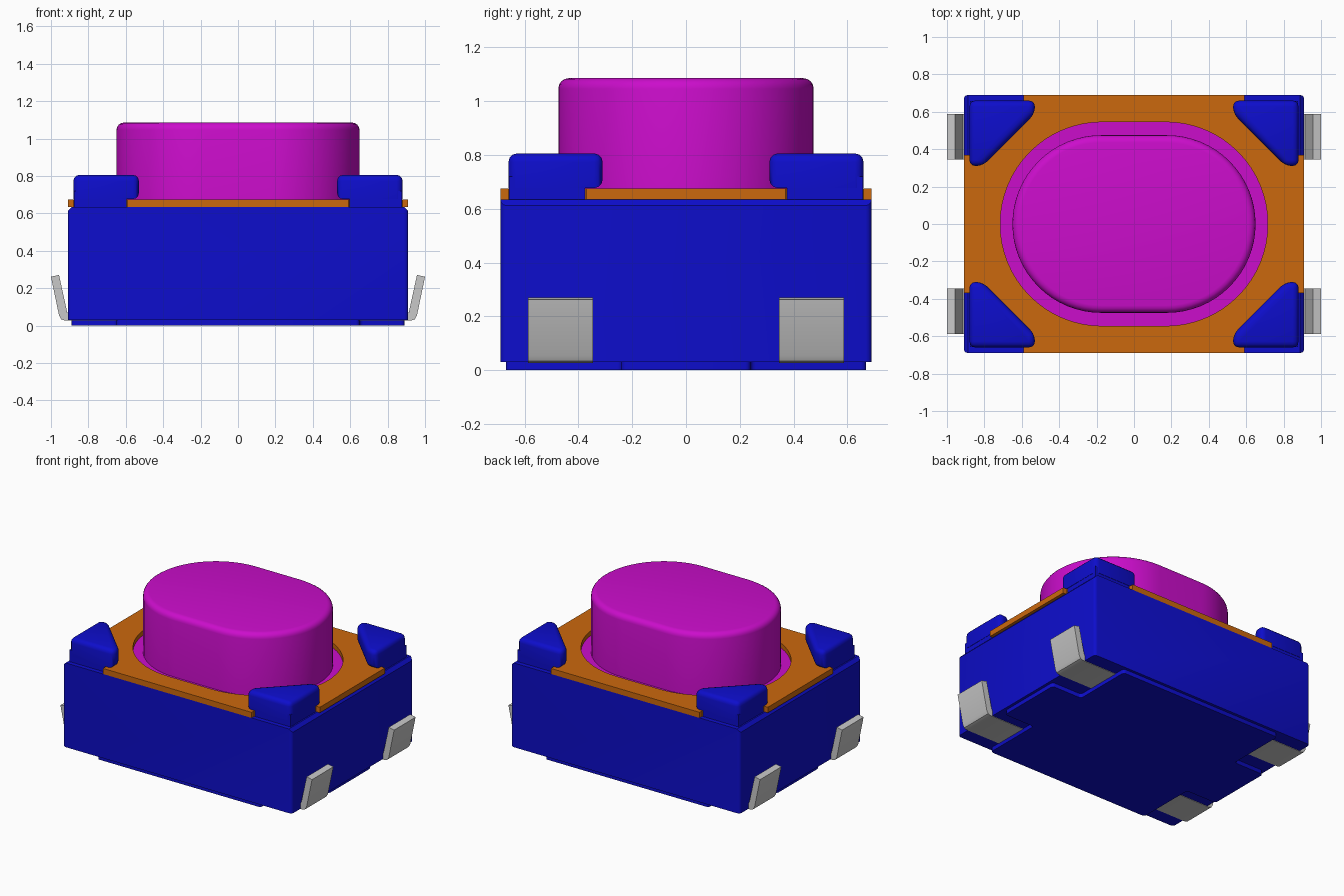
import bpy, bmesh, math
from mathutils import Vector

if "Cube" in bpy.data.objects:
    bpy.data.objects.remove(bpy.data.objects["Cube"], do_unlink=True)


def material(name, r, g, b):
    m = bpy.data.materials.new(name)
    m.use_nodes = True
    m.diffuse_color = (r, g, b, 1)
    m.node_tree.nodes["Principled BSDF"].inputs["Base Color"].default_value = (r, g, b, 1)
    return m


BLUE = material("blue plastic", 0.004, 0.004, 0.6)
MAGENTA = material("magenta plastic", 0.6, 0.004, 0.6)
ORANGE = material("orange cover", 0.6, 0.14, 0.004)
GREY = material("grey metal", 0.58, 0.58, 0.58)


def finish(obj, mat):
    obj.data.materials.clear()
    obj.data.materials.append(mat)
    bpy.ops.object.select_all(action='DESELECT')
    obj.select_set(True)
    bpy.context.view_layer.objects.active = obj
    bpy.ops.object.shade_smooth_by_angle(angle=math.radians(35))
    return obj


def prism(name, pts, lo, hi, mat, axis='z', bevel=0.0, pick=None, segs=3):
    """Extrude a 2D outline along z, or an (x, z) outline along y; bevel the picked edges."""
    def place(p, h):
        return (p[0], p[1], h) if axis == 'z' else (p[0], h, p[1])
    bm = bmesh.new()
    a = [bm.verts.new(place(p, lo)) for p in pts]
    b = [bm.verts.new(place(p, hi)) for p in pts]
    bm.faces.new(a)
    bm.faces.new(b)
    for i in range(len(pts)):
        j = (i + 1) % len(pts)
        bm.faces.new((a[i], a[j], b[j], b[i]))
    bmesh.ops.recalc_face_normals(bm, faces=bm.faces)
    if bevel:
        edges = [e for e in bm.edges if pick(e.verts[0].co, e.verts[1].co)]
        bmesh.ops.bevel(bm, geom=edges, offset=bevel, segments=segs, profile=0.5,
                        affect='EDGES', clamp_overlap=True)
        bmesh.ops.recalc_face_normals(bm, faces=bm.faces)
    me = bpy.data.meshes.new(name)
    bm.to_mesh(me)
    bm.free()
    obj = bpy.data.objects.new(name, me)
    bpy.context.collection.objects.link(obj)
    return finish(obj, mat)


def vertical(p, q):
    return abs(p.z - q.z) > 0.02 and (p - q).xy.length < 1e-4


def stadium(half, r, n=32):
    """Outline with two round ends of radius r centred at x = +-half."""
    pts = []
    for cx, start in ((half, -math.pi / 2), (-half, math.pi / 2)):
        for i in range(n + 1):
            t = start + math.pi * i / n
            pts.append((cx + r * math.cos(t), r * math.sin(t)))
    return pts


def four_way(quarter):
    """Repeat a first-quadrant outline (from +x to +y) in all quadrants."""
    left = [(-x, y) for x, y in reversed(quarter)]
    top = quarter + left
    return top + [(-x, -y) for x, y in top]


# Housing: chamfered along the upper side edges, rounded at the corners
prism("housing", [(-0.91, 0.03), (0.91, 0.03), (0.91, 0.612), (0.888, 0.635),
                  (-0.888, 0.635), (-0.91, 0.612)], -0.69, 0.69, BLUE, 'y', 0.025,
      lambda p, q: vertical(p, q))

# Cross-shaped foot, notched around the terminals
prism("foot", four_way([(0.89, 0.24), (0.65, 0.24), (0.65, 0.67)]), 0.0, 0.05, BLUE,
      bevel=0.02, pick=vertical)

# Cover plate with a stadium opening and clipped corners
curve = bpy.data.curves.new("cover_outline", 'CURVE')
curve.dimensions = '2D'
curve.fill_mode = 'BOTH'
curve.extrude = 0.02
outer = four_way([(0.91, 0.37), (0.88, 0.37), (0.59, 0.66), (0.59, 0.69)])
for loop in (outer, stadium(0.17, 0.545)):
    s = curve.splines.new('POLY')
    s.points.add(len(loop) - 1)
    for pt, (x, y) in zip(s.points, loop):
        pt.co = (x, y, 0, 1)
    s.use_cyclic_u = True
tmp = bpy.data.objects.new("cover_outline", curve)
bpy.context.collection.objects.link(tmp)
deps = bpy.context.evaluated_depsgraph_get()
mesh = bpy.data.meshes.new_from_object(tmp.evaluated_get(deps))
bpy.data.objects.remove(tmp, do_unlink=True)
bm = bmesh.new()
bm.from_mesh(mesh)
bmesh.ops.remove_doubles(bm, verts=bm.verts, dist=1e-5)
bmesh.ops.recalc_face_normals(bm, faces=bm.faces)
bm.to_mesh(mesh)
bm.free()
cover = bpy.data.objects.new("cover_plate", mesh)
cover.location.z = 0.655
bpy.context.collection.objects.link(cover)
finish(cover, ORANGE)

# Button with rounded top rim, and its flange below the cover
prism("button", stadium(0.175, 0.475), 0.62, 1.086, MAGENTA, bevel=0.04,
      pick=lambda p, q: min(p.z, q.z) > 1.0, segs=4)
prism("button_flange", stadium(0.17, 0.55), 0.6, 0.642, MAGENTA)


# Corner clips: a stem and an overhanging head, in each corner
def head_edges(p, q):
    on_outer = (abs(p.x) > 0.879 and abs(q.x) > 0.879) or (abs(p.y) > 0.659 and abs(q.y) > 0.659)
    return vertical(p, q) or max(p.z, q.z) > 0.75 or not on_outer


for sx, side in ((1, "left"), (-1, "right")):
    for sy, end in ((1, "back"), (-1, "front")):
        def corner(pts):
            return [(x * sx, y * sy) for x, y in pts]
        tag = f"{end}_{side}"
        prism(f"clip_stem_{tag}", corner([(0.878, 0.658), (0.595, 0.658), (0.878, 0.375)]),
              0.62, 0.72, BLUE)
        prism(f"clip_head_{tag}", corner([(0.88, 0.66), (0.53, 0.66), (0.53, 0.59),
                                          (0.81, 0.31), (0.88, 0.31)]),
              0.677, 0.806, BLUE, bevel=0.032, pick=head_edges)
        # Terminal: flat underside strip bent up and outward at the wall
        strip = [(0.65, 0.027), (0.925, 0.027), (0.945, 0.034), (0.957, 0.055), (1.0, 0.262),
                 (0.957, 0.271), (0.913, 0.07), (0.65, 0.07)]
        y0, y1 = sorted((0.345 * sy, 0.588 * sy))
        prism(f"terminal_{tag}", [(x * sx, z) for x, z in strip], y0, y1, GREY, 'y')
